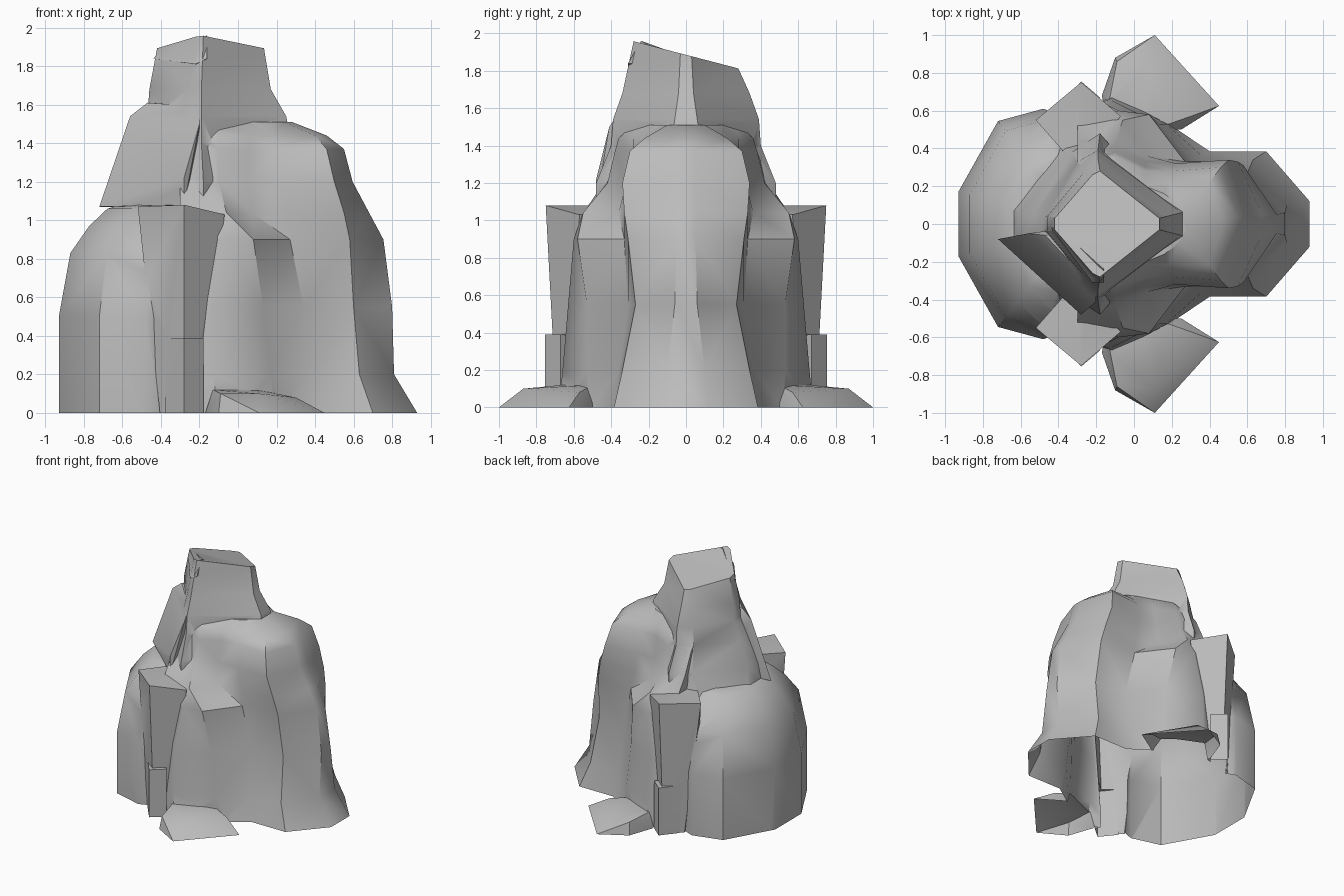
import bpy, bmesh, math
from mathutils import Vector

old = bpy.data.objects.get("Cube")
if old:
    bpy.data.objects.remove(old, do_unlink=True)

stone = bpy.data.materials.new("grey_stone")
stone.use_nodes = True
GREY = (0.5, 0.5, 0.5, 1)
stone.diffuse_color = GREY
stone.node_tree.nodes["Principled BSDF"].inputs["Base Color"].default_value = GREY
DEPTH = -0.05  # parts run below ground and are trimmed level afterwards


def finish(bm, name):
    bmesh.ops.recalc_face_normals(bm, faces=bm.faces)
    bmesh.ops.triangulate(bm, faces=bm.faces)
    mesh = bpy.data.meshes.new(name)
    bm.to_mesh(mesh)
    bm.free()
    mesh.materials.append(stone)
    obj = bpy.data.objects.new(name, mesh)
    bpy.context.scene.collection.objects.link(obj)
    return obj


def loft(name, layers, top=None):
    """Skin stacked half outlines, each mirrored across y."""
    bm = bmesh.new()
    rings = []
    for z, half in layers:
        outline = half + [(x, -y) for x, y in reversed(half)]
        rings.append([bm.verts.new((x, y, z)) for x, y in outline])
    if top:
        for v in rings[-1]:
            v.co.z = top(v.co)
    for low, high in zip(rings, rings[1:]):
        for i in range(len(low)):
            j = (i + 1) % len(low)
            bm.faces.new((low[i], low[j], high[j], high[i]))
    bm.faces.new(rings[0])
    bm.faces.new(rings[-1])
    return finish(bm, name)


def boulder(name, points, side=1):
    """Convex rock around a few corners; side=-1 mirrors it across y."""
    bm = bmesh.new()
    for x, y, z in points:
        bm.verts.new((x, y * side, z))
    hull = bmesh.ops.convex_hull(bm, input=bm.verts)
    loose = [v for v in hull["geom_interior"] if isinstance(v, bmesh.types.BMVert)]
    bmesh.ops.delete(bm, geom=loose, context="VERTS")
    return finish(bm, name)


# Main mass: long shoulder on the left, steep walls with a step at front and back
foot = [(.93, .12), (.7, .385), (.4, .385), (.2, .52), (-.1, .68), (-.3, .6)]
main_mass = loft("main_mass", [
    (DEPTH, foot),
    (0, foot),
    (.2, [(.81, .1), (.63, .34), (.36, .36), (.17, .53), (-.13, .66), (-.3, .6)]),
    (.55, [(.8, .06), (.6, .27), (.34, .31), (.13, .53), (-.14, .63), (-.3, .58)]),
    (.9, [(.755, .05), (.58, .31), (.27, .33), (.08, .58), (-.08, .6), (-.3, .55)]),
    (1.04, [(.68, .05), (.55, .33), (.25, .32), (.07, .36), (-.06, .55), (-.3, .55)]),
    (1.2, [(.595, .05), (.5, .34), (.22, .32), (.06, .33), (-.1, .42), (-.3, .44)]),
    (1.37, [(.55, .04), (.46, .3), (.2, .28), (.06, .3), (-.1, .38), (-.3, .36)]),
    (1.44, [(.46, .03), (.4, .22), (.18, .22), (.06, .28), (-.1, .36), (-.3, .3)]),
    (1.51, [(.28, .02), (.24, .1), (.16, .16), (.06, .2), (-.1, .28), (-.3, .2)]),
])

# Rounded shoulder on the right
dome_foot = [(-.2, .5), (-.48, .61), (-.72, .545), (-.93, .17)]


def shrink(s):
    return [(-.3 + (x + .3) * s, y * s) for x, y in dome_foot]


dome = loft("rounded_shoulder", [
    (z, shrink(s)) for z, s in
    ((DEPTH, 1), (.5, 1), (.83, .905), (.97, .75), (1.06, .6), (1.08, .5))])

# Tower with a sloping top
tower = loft("tower", [
    (.95, [(.15, .1), (-.18, .48), (-.4, .42), (-.66, .08)]),
    (1.2, [(.15, .1), (-.18, .48), (-.33, .38), (-.61, .06)]),
    (1.4, [(.28, .08), (-.19, .4), (-.3, .33), (-.53, .05)]),
    (1.54, [(.25, .06), (-.19, .39), (-.28, .31), (-.47, .04)]),
    (1.68, [(.17, .04), (-.19, .34), (-.26, .28), (-.46, .04)]),
    (1.85, [(.135, .03), (-.18, .28), (-.22, .26), (-.42, .03)]),
], top=lambda p: 1.885 - .26 * p.y)

# Leaning slab against the front of the tower
parts = [dome, tower, boulder("leaning_slab", [
    (-.72, -.08, 1.07), (-.28, -.48, 1.08), (-.28, -.48, 1.22), (-.56, -.05, 1.54),
    (-.47, -.06, 1.61), (-.2, -.35, 1.59), (-.2, -.41, 1.5), (-.2, 0, 1.07), (-.2, 0, 1.6)])]

# Chipped corner block beside the summit
parts.append(boulder("summit_chip", [
    (-.44, -.02, 1.84), (-.22, -.31, 1.81), (-.16, -.31, 1.84), (-.16, -.24, 1.96),
    (-.4, -.02, 1.88), (-.2, 0, 1.8)]))

for side, place in ((-1, "front"), (1, "back")):
    # Overhanging pillar carrying a flat ledge
    parts.append(boulder(place + "_pillar", [
        (-.52, .55, 1.07), (-.28, .75, 1.08), (-.07, .57, 1.03), (-.3, .3, 1.08),
        (-.4, .6, DEPTH), (-.28, .69, DEPTH), (-.19, .6, DEPTH), (-.3, .3, DEPTH),
        (-.28, .71, .4)], side))
    # Stump at the foot of the pillar
    stump = [(-.28, .755), (-.18, .67), (-.28, .55), (-.38, .63)]
    parts.append(boulder(place + "_stump", [
        (x, y, z) for x, y in stump for z in (DEPTH, .39)], side))
    # Low sloping slab on the ground
    parts.append(boulder(place + "_ground_slab", [
        (.11, 1, 0), (.45, .625, 0), (.25, .5, 0), (-.1, .88, 0), (-.17, .68, 0),
        (-.09, .86, .1), (.11, .87, .1), (.3, .57, .08), (-.13, .66, .12),
        (.1, .5, .12), (.11, 1, DEPTH), (.45, .625, DEPTH), (-.1, .88, DEPTH),
        (-.17, .6, DEPTH), (.25, .5, DEPTH)], side))

# Fuse the parts into one rock
group = bpy.data.collections.new("rock_parts")
for part in parts:
    group.objects.link(part)
fuse = main_mass.modifiers.new("fuse", "BOOLEAN")
fuse.operation = "UNION"
fuse.operand_type = "COLLECTION"
fuse.collection = group
fuse.solver = "EXACT"
bpy.context.view_layer.update()
graph = bpy.context.evaluated_depsgraph_get()
bm = bmesh.new()
bm.from_mesh(main_mass.evaluated_get(graph).to_mesh())
for part in parts + [main_mass]:
    bpy.data.objects.remove(part, do_unlink=True)
bpy.data.collections.remove(group)

# Trim level with the ground, leaving the underside open
bmesh.ops.bisect_plane(bm, geom=bm.verts[:] + bm.edges[:] + bm.faces[:],
                       plane_co=Vector((0, 0, 0)), plane_no=Vector((0, 0, 1)),
                       clear_inner=True)
bmesh.ops.remove_doubles(bm, verts=bm.verts, dist=.002)
mesh = bpy.data.meshes.new("rock_outcrop")
bm.to_mesh(mesh)
bm.free()
mesh.materials.clear()
mesh.materials.append(stone)
for face in mesh.polygons:
    face.material_index = 0
rock = bpy.data.objects.new("rock_outcrop", mesh)
bpy.context.scene.collection.objects.link(rock)
bpy.context.view_layer.objects.active = rock
rock.select_set(True)
bpy.ops.object.shade_smooth_by_angle(angle=math.radians(40))
